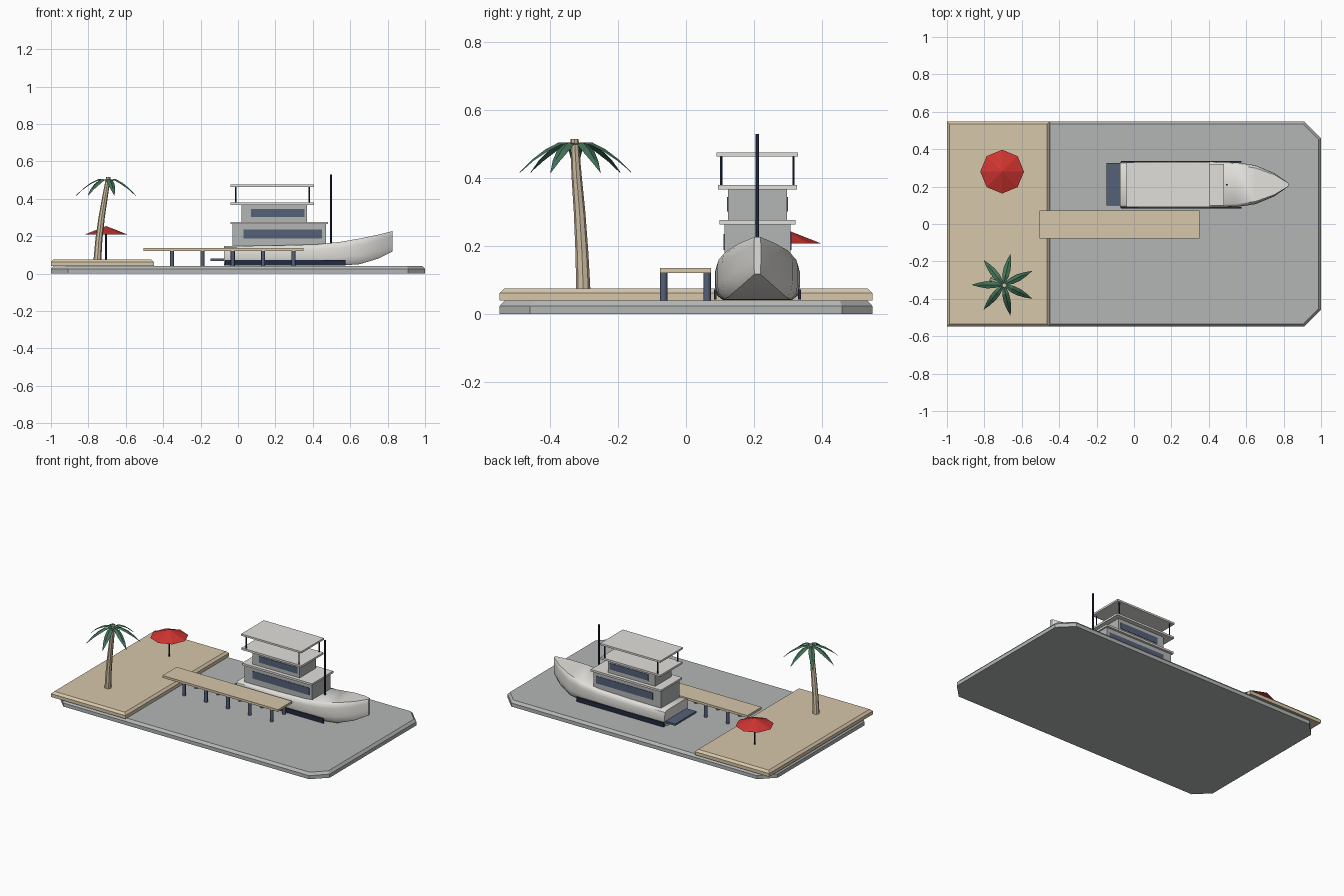
import bpy, bmesh
from math import sin, cos, pi, radians
from mathutils import Vector

if "Cube" in bpy.data.objects:
    bpy.data.objects.remove(bpy.data.objects["Cube"])


def material(name, rgb):
    m = bpy.data.materials.new(name)
    m.use_nodes = True
    m.diffuse_color = (*rgb, 1)
    m.node_tree.nodes["Principled BSDF"].inputs["Base Color"].default_value = (*rgb, 1)
    return m


GREY = material("cool_grey", (0.45, 0.47, 0.46))
WHITE = material("warm_white", (0.75, 0.74, 0.70))
SAND = material("sand", (0.68, 0.57, 0.40))
SLATE = material("slate_blue", (0.09, 0.12, 0.19))
NAVY = material("dark_navy", (0.015, 0.024, 0.05))
RED = material("red", (0.62, 0.035, 0.03))
GREEN = material("leaf_green", (0.055, 0.17, 0.10))


def finish(name, bm, mat, smooth=None):
    bmesh.ops.recalc_face_normals(bm, faces=bm.faces)
    me = bpy.data.meshes.new(name)
    bm.to_mesh(me)
    bm.free()
    me.materials.append(mat)
    ob = bpy.data.objects.new(name, me)
    bpy.context.collection.objects.link(ob)
    if smooth:
        bpy.ops.object.select_all(action='DESELECT')
        ob.select_set(True)
        bpy.context.view_layer.objects.active = ob
        bpy.ops.object.shade_smooth_by_angle(angle=radians(smooth))
    return ob


def loft(name, rings, mat, smooth=None):
    """Skin a list of equal-length point rings and cap both ends."""
    bm = bmesh.new()
    rows = [[bm.verts.new(p) for p in ring] for ring in rings]
    n = len(rows[0])
    for a, b in zip(rows, rows[1:]):
        for i in range(n):
            j = (i + 1) % n
            bm.faces.new((a[i], a[j], b[j], b[i]))
    bm.faces.new(rows[0])
    bm.faces.new(rows[-1])
    return finish(name, bm, mat, smooth)


def box(name, xs, ys, zs, mat):
    ring = [(xs[0], ys[0]), (xs[1], ys[0]), (xs[1], ys[1]), (xs[0], ys[1])]
    return loft(name, [[(x, y, z) for x, y in ring] for z in zs], mat)


def rod(name, x, y, z0, z1, r, mat, sides=8):
    return loft(name, [[(x + r * cos(2 * pi * i / sides), y + r * sin(2 * pi * i / sides), z)
                        for i in range(sides)] for z in (z0, z1)], mat, 50)


def slab(name, x0, x1, y, z0, z1, z2, cut, mat, inset=0.014):
    """Slab with cut corners and a sloped top edge."""
    def ring(d, z):
        a, b, h, c = x0 + d, x1 - d, y - d, cut - d * 0.6
        if not cut:
            pts = [(a, -h), (b, -h), (b, h), (a, h)]
        else:
            pts = [(a + c, -h), (b - c, -h), (b, -h + c), (b, h - c),
                   (b - c, h), (a + c, h), (a, h - c), (a, -h + c)]
        return [(px, py, z) for px, py in pts]
    return loft(name, [ring(0, z0), ring(0, z1), ring(inset, z2)], mat)


# Ground: water slab and beach
slab("water_base", -1, 1, 0.548, 0, 0.024, 0.04, 0.09, GREY)
slab("beach", -1, -0.45, 0.548, 0.04, 0.062, 0.076, 0, SAND)

# Pier
box("pier_deck", (-0.505, 0.35), (-0.077, 0.073), (0.121, 0.136), SAND)
for i in range(5):
    for y in (-0.066, 0.062):
        rod("pier_post", -0.353 + 0.1625 * i, y, 0.04, 0.121, 0.011, SLATE)

# Boat hull: stations of x, half width, keel height, deck height
CY = 0.21
stations = [(-0.075, 0.122, 0.042, 0.147), (0.2, 0.125, 0.042, 0.15), (0.42, 0.123, 0.042, 0.156),
            (0.55, 0.119, 0.043, 0.17), (0.65, 0.104, 0.05, 0.187),
            (0.75, 0.062, 0.08, 0.208), (0.825, 0.01, 0.118, 0.227)]
section = [(0.82, 0), (0.95, 0.12), (1, 0.35), (1, 0.75), (0.96, 0.92), (0.86, 1)]
outline = section + [(-w, h) for w, h in reversed(section)]
loft("hull", [[(x, CY + w * u, zb + (zt - zb) * v) for u, v in outline]
              for x, w, zb, zt in stations], WHITE, 40)
for s in (-1, 1):
    ys = sorted((CY + s * 0.12, CY + s * 0.128))
    box("hull_stripe", (-0.07, 0.575), ys, (0.043, 0.073), NAVY)
box("swim_platform", (-0.147, -0.07), (0.1, 0.325), (0.068, 0.08), SLATE)


# Boat decks: walls, side windows and overhanging roof
def deck(name, xs, half, z0, z1, win_x, win_z, roof_x, roof_half):
    box(name + "_cabin", xs, (CY - half, CY + half), (z0, z1), GREY)
    box(name + "_roof", roof_x, (CY - roof_half, CY + roof_half), (z1, z1 + 0.013), WHITE)
    for s in (-1, 1):
        ys = sorted((CY + s * (half - 0.002), CY + s * (half + 0.003)))
        box(name + "_window", win_x, ys, win_z, SLATE)


deck("lower", (-0.03, 0.47), 0.097, 0.14, 0.264, (0.03, 0.45), (0.188, 0.236), (-0.04, 0.48), 0.112)
deck("upper", (0.02, 0.37), 0.087, 0.277, 0.367, (0.07, 0.355), (0.302, 0.344), (-0.04, 0.405), 0.116)
for x in (-0.012, 0.38):
    for s in (-1, 1):
        rod("canopy_post", x, CY + s * 0.106, 0.38, 0.465, 0.004, NAVY, 6)
box("canopy", (-0.04, 0.405), (CY - 0.12, CY + 0.12), (0.463, 0.475), WHITE)
rod("mast", 0.497, CY, 0.15, 0.53, 0.005, NAVY)

# Beach umbrella
UX, UY = -0.705, 0.28
rod("umbrella_pole", UX, UY, 0.07, 0.245, 0.005, NAVY, 6)
bm = bmesh.new()
bmesh.ops.create_cone(bm, cap_ends=True, segments=8, radius1=0.117, radius2=0, depth=0.046)
bmesh.ops.translate(bm, vec=(UX, UY, 0.231), verts=bm.verts)
finish("umbrella_top", bm, RED)

# Palm trunk
trunk = [(-0.752, -0.302, 0.07, 0.021), (-0.744, -0.306, 0.18, 0.019), (-0.729, -0.313, 0.3, 0.017),
         (-0.711, -0.322, 0.41, 0.015), (-0.693, -0.328, 0.515, 0.012)]
loft("palm_trunk", [[(x + r * cos(pi * i / 4), y + r * sin(pi * i / 4), z) for i in range(8)]
                    for x, y, z, r in trunk], SAND)

# Palm fronds: folded, drooping leaves
spine = [(0.008, 0.503, 0.007), (0.05, 0.505, 0.018), (0.09, 0.485, 0.019),
         (0.13, 0.455, 0.012), (0.168, 0.418, 0.001)]
for k in range(7):
    a = pi + 2 * pi * k / 7
    out, side = Vector((cos(a), sin(a), 0)), Vector((-sin(a), cos(a), 0))
    rings = []
    for d, z, w in spine:
        c = Vector((-0.698, -0.325, z)) + out * d
        fold = Vector((0, 0, -0.4 * w))
        rings.append([c, c + side * w + fold, c - Vector((0, 0, 0.003)), c - side * w + fold])
    loft("palm_frond", rings, GREEN)
